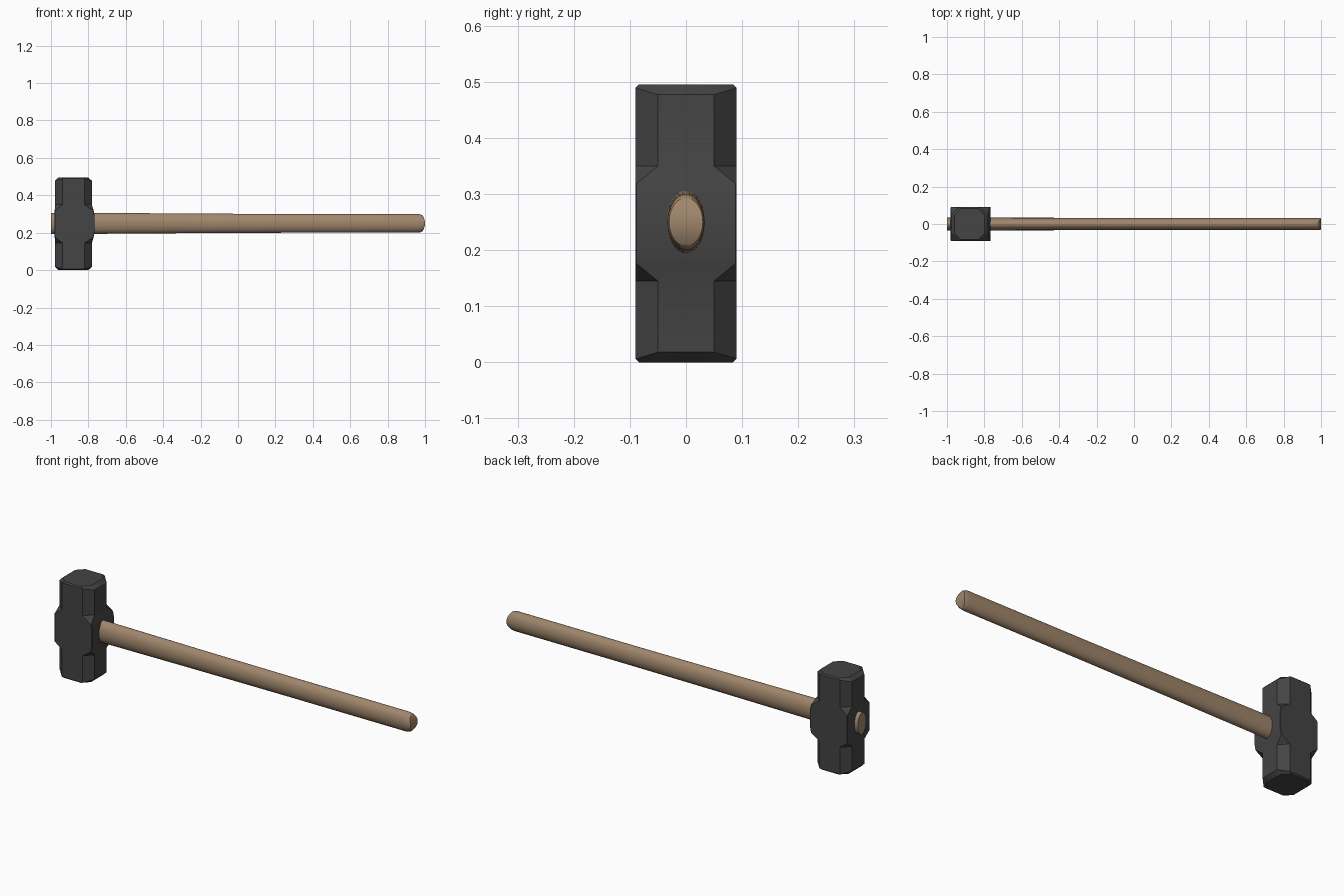
import bpy, bmesh, math

if "Cube" in bpy.data.objects:
    bpy.data.objects.remove(bpy.data.objects["Cube"])

def material(name, rgb):
    m = bpy.data.materials.new(name)
    m.diffuse_color = (*rgb, 1)
    m.use_nodes = True
    m.node_tree.nodes["Principled BSDF"].inputs["Base Color"].default_value = m.diffuse_color
    return m

def finish(name, bm, mat, angle):
    bmesh.ops.recalc_face_normals(bm, faces=bm.faces)
    me = bpy.data.meshes.new(name)
    bm.to_mesh(me)
    bm.free()
    me.materials.append(mat)
    ob = bpy.data.objects.new(name, me)
    bpy.context.collection.objects.link(ob)
    bpy.ops.object.select_all(action='DESELECT')
    ob.select_set(True)
    bpy.context.view_layer.objects.active = ob
    bpy.ops.object.shade_smooth_by_angle(angle=math.radians(angle))

def loft(bm, rings):
    rings = [[bm.verts.new(p) for p in r] for r in rings]
    n = len(rings[0])
    for a, b in zip(rings, rings[1:]):
        for i in range(n):
            bm.faces.new((a[i], a[(i + 1) % n], b[(i + 1) % n], b[i]))
    return rings

steel = material("dark steel", (0.058, 0.058, 0.058))
wood = material("ash wood", (0.35, 0.24, 0.15))

# Hammer head: eight-point rings, chamfered at the striking ends, square in the middle
MID, W = 0.2475, 0.09

def octagon(x0, x1, w, cut, z, dz=0.0):
    """Corner-cut rectangle; dz shifts the points lying on the x sides."""
    pts = [(x1, -w + cut, z + dz), (x1, w - cut, z + dz), (x1 - cut, w, z), (x0 + cut, w, z),
           (x0, w - cut, z + dz), (x0, -w + cut, z + dz), (x0 + cut, -w, z), (x1 - cut, -w, z)]
    return pts

half = [octagon(-0.96, -0.80, W - 0.006, 0.034, 0.0),
        octagon(-0.978, -0.781, W, 0.04, 0.006, 0.012),
        octagon(-0.978, -0.781, W, 0.04, 0.145),
        octagon(-0.98, -0.772, W, 0.002, 0.176),
        octagon(-0.98, -0.766, W, 0.002, 0.205)]
flip = [[(x, y, 2 * MID - z) for x, y, z in r] for r in reversed(half)]
bm = bmesh.new()
rings = loft(bm, half + flip)
bm.faces.new(rings[0])
bm.faces.new(rings[-1])
finish("hammer_head", bm, steel, 25)

# Handle: tapering oval shaft, butt rounded off towards top and bottom
N = 32

def oval(x, ry, rz, round_off=0.0):
    out = []
    for i in range(N):
        a = 2 * math.pi * i / N
        s = math.sin(a)
        out.append((x - round_off * s * s, ry * math.cos(a), 0.25 + rz * s))
    return out

bm = bmesh.new()
rings = loft(bm, [oval(-1.0, 0.034, 0.056), oval(-0.75, 0.034, 0.056),
                  oval(-0.2, 0.033, 0.052), oval(0.3, 0.033, 0.05),
                  oval(0.965, 0.033, 0.05),
                  oval(0.993, 0.0325, 0.047, 0.016),
                  oval(1.0, 0.030, 0.043, 0.014)])
bm.faces.new(rings[0])
end = rings[-1]
for i in range(-N // 4, N // 4):      # butt cap as strips across the width
    a, b, c, d = end[i], end[i + 1], end[N // 2 - i - 1], end[N // 2 - i]
    loop = list(dict.fromkeys((a, b, c, d)))
    bm.faces.new(loop)
finish("handle", bm, wood, 35)
